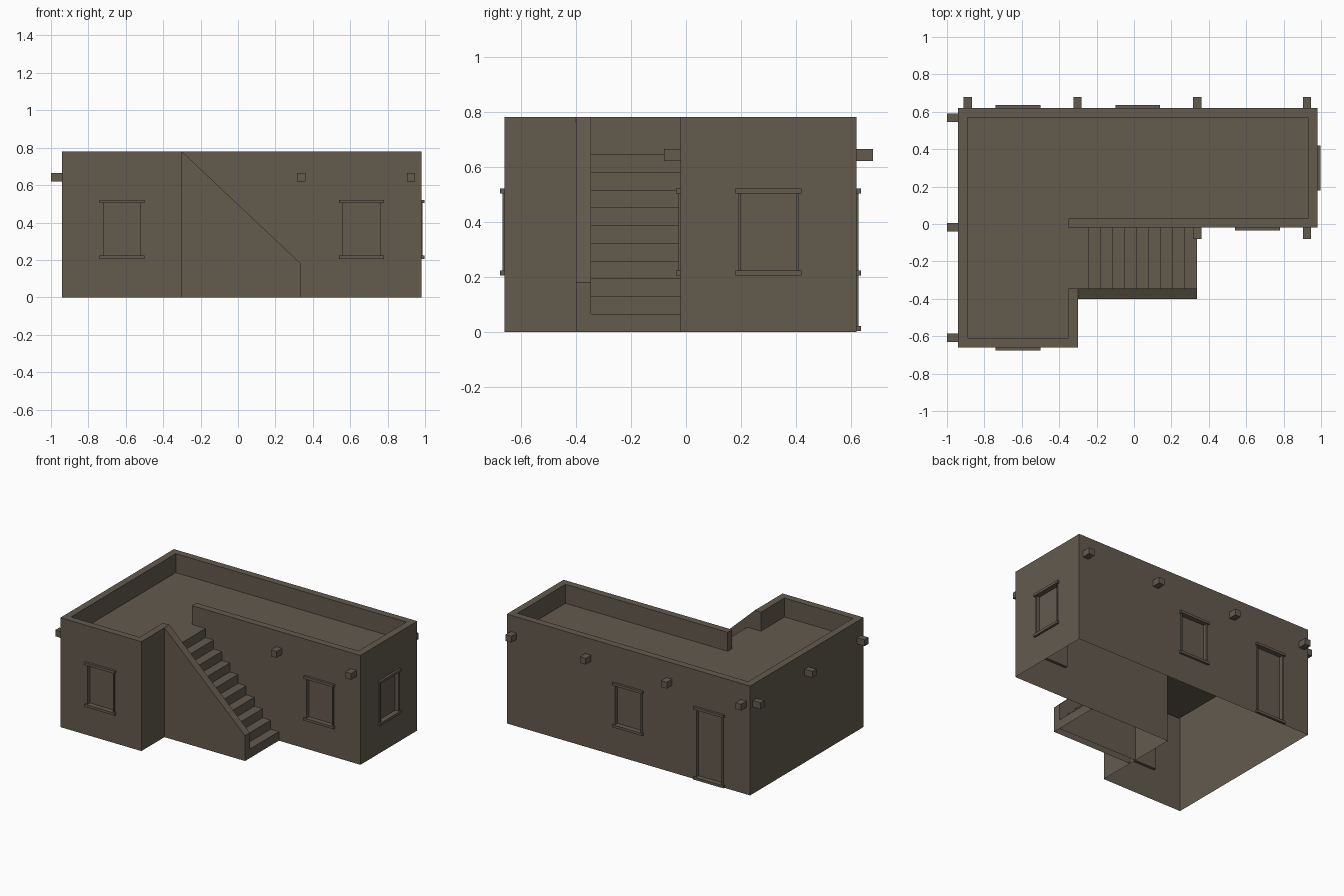
import bpy, bmesh
from math import radians
from mathutils import Matrix, Vector

if "Cube" in bpy.data.objects:
    bpy.data.objects.remove(bpy.data.objects["Cube"])

clay = bpy.data.materials.new("brown clay")
clay.diffuse_color = (0.125, 0.103, 0.076, 1)
clay.use_nodes = True
clay.node_tree.nodes["Principled BSDF"].inputs["Base Color"].default_value = clay.diffuse_color


def finish(name, bm):
    mesh = bpy.data.meshes.new(name)
    bm.to_mesh(mesh)
    bm.free()
    mesh.materials.append(clay)
    ob = bpy.data.objects.new(name, mesh)
    bpy.context.collection.objects.link(ob)
    return ob


def drop_faces(bm, test):
    bmesh.ops.delete(bm, geom=[f for f in bm.faces if test(f)], context='FACES')


def prism(name, points, sweep, open_bottom=False):
    """Closed polygon swept along a vector."""
    bm = bmesh.new()
    face = bm.faces.new([bm.verts.new(p) for p in points])
    ext = bmesh.ops.extrude_face_region(bm, geom=[face], use_keep_orig=True)
    bmesh.ops.translate(bm, vec=sweep,
                        verts=[v for v in ext["geom"] if isinstance(v, bmesh.types.BMVert)])
    bmesh.ops.recalc_face_normals(bm, faces=bm.faces)
    if open_bottom:
        drop_faces(bm, lambda f: f.normal.z < -0.9)
    return finish(name, bm)


def box(name, lo, hi, matrix=Matrix(), open_back=True):
    """Box in wall space: local -y points out of the wall; the hidden back is left open."""
    lo, hi = Vector(lo), Vector(hi)
    bm = bmesh.new()
    bmesh.ops.create_cube(bm, size=1, matrix=Matrix.Translation((lo + hi) / 2)
                          @ Matrix.Diagonal((*(hi - lo), 1)))
    bm.normal_update()
    if open_back:
        drop_faces(bm, lambda f: f.normal.y > 0.9)
    bmesh.ops.transform(bm, matrix=matrix, verts=bm.verts)
    return finish(name, bm)


def wall(x, y, angle):
    return Matrix.Translation((x, y, 0)) @ Matrix.Rotation(radians(angle), 4, 'Z')


H, DECK = 0.78, 0.645
FRONT, RIGHT, BACK, LEFT = 0, 90, 180, -90

# L-shaped house block
outline = [(-.94, -.66), (-.30, -.66), (-.30, -.02), (.98, -.02), (.98, .62), (-.94, .62)]
house = prism("house_walls", [(x, y, 0) for x, y in outline], (0, 0, H))

# Roof terrace pocket, open where the stairs arrive
terrace = [(-.89, -.61), (-.35, -.61), (-.35, -.345), (-.25, -.345), (-.25, -.02),
           (-.35, -.02), (-.35, .03), (.93, .03), (.93, .57), (-.89, .57)]
cutters = [prism("terrace_cutter", [(x, y, DECK) for x, y in terrace], (0, 0, 0.3))]

# Windows and door: recessed pane, sill, lintel and jambs
openings = [("front_left_window", wall(-.62, -.66, FRONT), .205),
            ("front_right_window", wall(.66, -.02, FRONT), .205),
            ("side_window", wall(.98, .30, RIGHT), .205),
            ("back_window", wall(.02, .62, BACK), .205),
            ("back_door", wall(-.62, .62, BACK), .003)]
for name, m, z in openings:
    cutters.append(box(name + "_cutter", (-.10, -.05, z + .018), (.10, .02, .503), m, False))
    box(name + "_sill", (-.12, -.016, z), (.12, 0, z + .018), m)
    box(name + "_lintel", (-.12, -.016, .503), (.12, 0, .521), m)
    for side, x in (("left", -.11), ("right", .10)):
        box(f"{name}_{side}_jamb", (x, -.007, z + .018), (x + .01, 0, .503), m)

# Cut the pockets, then open the underside
for c in cutters:
    c.hide_render = True
    mod = house.modifiers.new(c.name, 'BOOLEAN')
    mod.operation, mod.solver, mod.object = 'DIFFERENCE', 'EXACT', c
deps = bpy.context.evaluated_depsgraph_get()
cut = bpy.data.meshes.new_from_object(house.evaluated_get(deps))
house.modifiers.clear()
house.data = cut
for c in cutters:
    bpy.data.objects.remove(c)
bm = bmesh.new()
bm.from_mesh(cut)
drop_faces(bm, lambda f: f.normal.z < -0.9 and f.calc_center_median().z < 0.001)
bm.to_mesh(cut)
bm.free()

# Roof beam ends
beams = [wall(-1 + .06, y, LEFT) for y in (.568, -.018, -.608)]
beams += [wall(x, .62, BACK) for x in (-.888, -.302, .338, .925)]
beams += [wall(x, -.02, FRONT) for x in (.338, .925)]
for i, m in enumerate(beams):
    box(f"beam_end_{i + 1}", (-.0225, -.06, .62), (.0225, 0, .665), m)

# Stair treads and risers as one folded strip
steps, run, x0 = 10, .0643, .336
path = [(x0, 0)]
for i in range(1, steps + 1):
    x = x0 - run * (i - 1)
    path += [(x, DECK * i / steps), (x - run if i < steps else -.30, DECK * i / steps)]
bm = bmesh.new()
rows = [[bm.verts.new((x, y, z)) for y in (-.345, -.02)] for x, z in path]
for a, b in zip(rows, rows[1:]):
    bm.faces.new((a[0], a[1], b[1], b[0]))
bm.normal_update()
finish("stairs", bm)

# Sloping stair side wall
prism("stair_wall", [(-.30, -.40, 0), (x0, -.40, 0), (x0, -.40, .18), (-.30, -.40, H)],
      (0, .055, 0), open_bottom=True)
